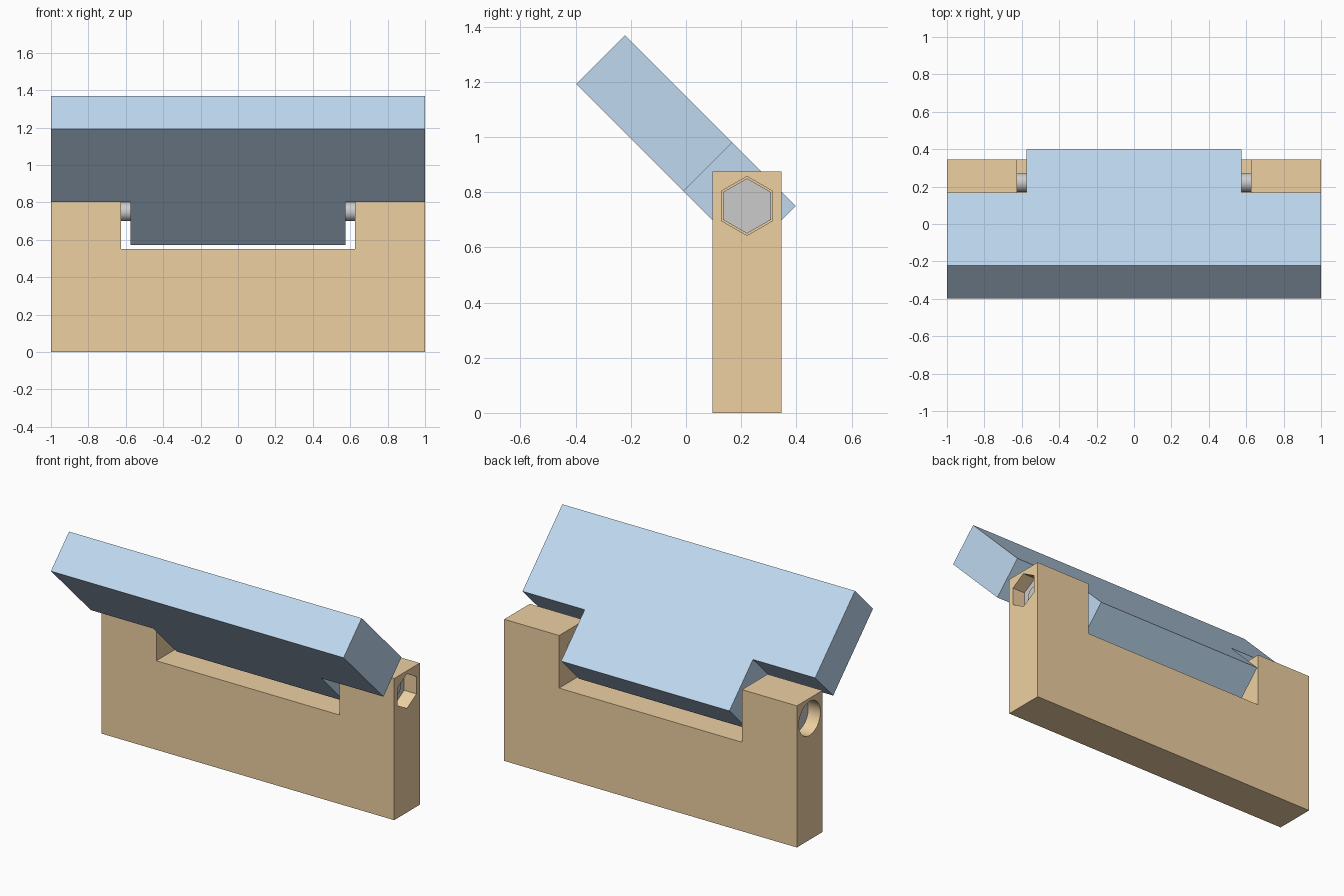
import bpy, bmesh
from math import sin, cos, pi, radians
from mathutils import Vector

if "Cube" in bpy.data.objects:
    bpy.data.objects.remove(bpy.data.objects["Cube"])

PIVOT = Vector((0, 0.221, 0.75))   # hinge axis, parallel to x


def prism(name, pts, push, material=None):
    """Extrude a closed flat outline; coordinates are relative to the hinge axis."""
    bm = bmesh.new()
    face = bm.faces.new([bm.verts.new(p) for p in pts])
    ext = bmesh.ops.extrude_face_region(bm, geom=[face], use_keep_orig=True)
    moved = [v for v in ext["geom"] if isinstance(v, bmesh.types.BMVert)]
    bmesh.ops.translate(bm, verts=moved, vec=push)
    bmesh.ops.recalc_face_normals(bm, faces=bm.faces)
    mesh = bpy.data.meshes.new(name)
    bm.to_mesh(mesh)
    bm.free()
    obj = bpy.data.objects.new(name, mesh)
    obj.location = PIVOT
    bpy.context.collection.objects.link(obj)
    if material:
        mesh.materials.append(material)
    return obj


def rod(name, sides, radius, x0, x1):
    """Bar along x with a corner pointing up."""
    ring = [(x0, radius * sin(2 * pi * i / sides), radius * cos(2 * pi * i / sides))
            for i in range(sides)]
    return prism(name, ring, (x1 - x0, 0, 0))


def plate(name, half, material):
    """Mirror a half outline (x, z) and give it the plate thickness."""
    outline = half + [(-x, z) for x, z in reversed(half)]
    return prism(name, [(x, -0.125, z) for x, z in outline], (0, 0.25, 0), material)


def activate(obj):
    bpy.ops.object.select_all(action='DESELECT')
    obj.select_set(True)
    bpy.context.view_layer.objects.active = obj


def smooth(obj):
    activate(obj)
    bpy.ops.object.shade_smooth_by_angle(angle=radians(30))


def cut(obj, cutters):
    for c in cutters:
        mod = obj.modifiers.new("cut", 'BOOLEAN')
        mod.operation, mod.solver, mod.object = 'DIFFERENCE', 'EXACT', c
        activate(obj)
        bpy.ops.object.modifier_apply(modifier=mod.name)
        bpy.data.objects.remove(c)
    smooth(obj)


def paint(name, rgb):
    mat = bpy.data.materials.new(name)
    mat.diffuse_color = (*rgb, 1)
    mat.use_nodes = True
    mat.node_tree.nodes["Principled BSDF"].inputs["Base Color"].default_value = mat.diffuse_color
    return mat


orange = paint("orange", (0.85, 0.63, 0.36))
blue = paint("blue", (0.52, 0.69, 0.87))

# Upright base with a notch, bolt hole, nut pocket (+x) and head pocket (-x)
base = plate("base_plate", [(1, -0.75), (1, 0.125), (0.625, 0.125), (0.625, -0.2)], orange)
cut(base, [rod("bolt_hole", 48, 0.052, -1.1, 1.1),
           rod("nut_pocket", 6, 0.107, 0.8, 1.1),
           rod("head_pocket", 48, 0.105, -1.1, -0.8)])

# Tilted flap whose tongue sits in the notch
flap = plate("flap", [(0.575, -0.125), (0.575, 0.2), (1, 0.2), (1, 0.75)], blue)
cut(flap, [rod("tongue_hole", 48, 0.052, -0.7, 0.7)])
flap.rotation_euler.x = radians(45)

# Bolt: shaft, round head and hexagonal nut
smooth(rod("bolt_shaft", 48, 0.05, -0.9, 0.925))
smooth(rod("bolt_head", 48, 0.1, -0.92, -0.8))
rod("nut", 6, 0.1, 0.8, 0.92)
